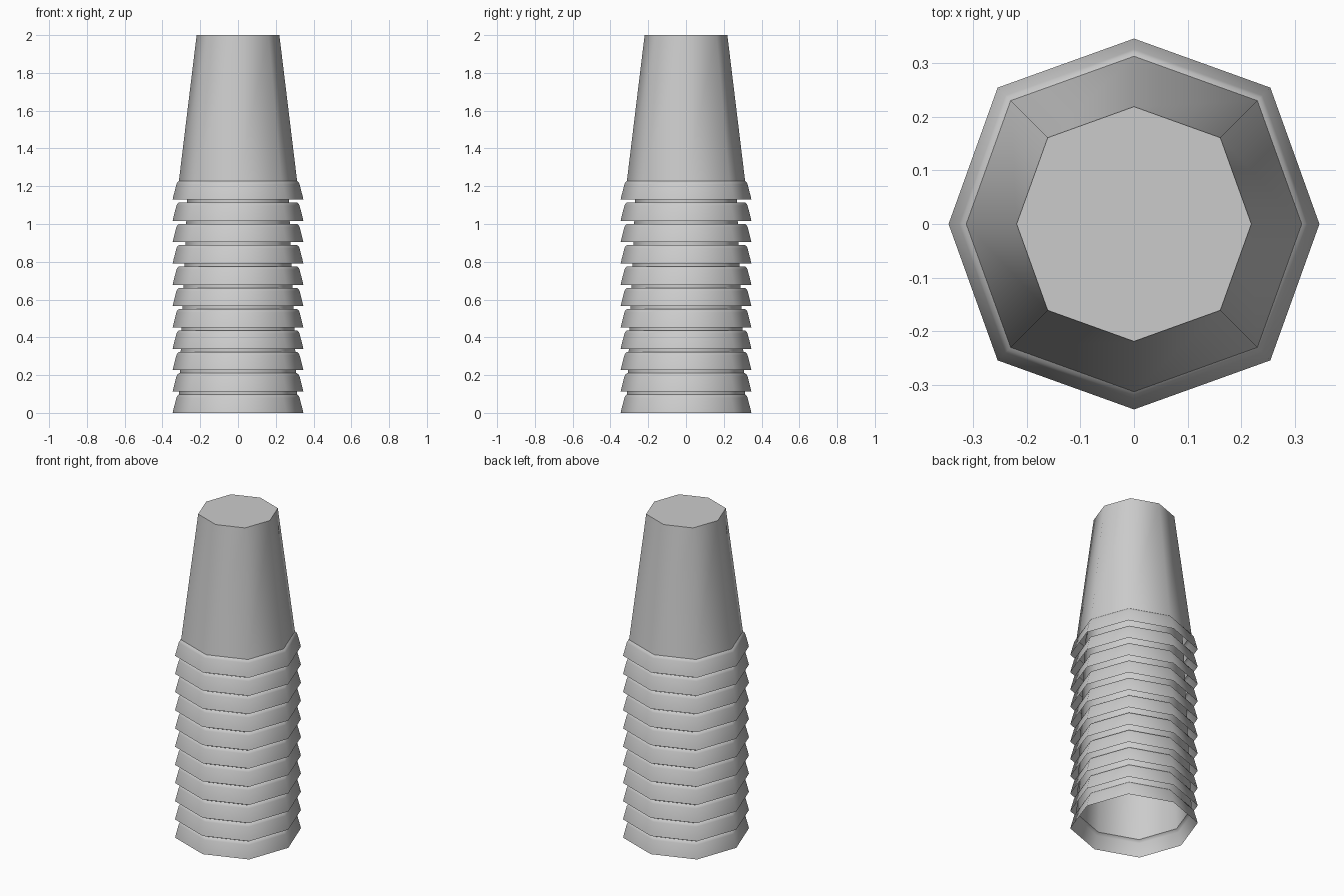
import bpy, bmesh, math

cube = bpy.data.objects.get("Cube")
if cube:
    bpy.data.objects.remove(cube, do_unlink=True)

SIDES = 8
CUPS = 11
STEP = 0.113
DIAGONAL = 1.04   # the diagonal corners stand slightly further out

plastic = bpy.data.materials.new("light grey plastic")
plastic.use_nodes = True
grey = (0.6, 0.6, 0.6, 1)
plastic.diffuse_color = grey
plastic.node_tree.nodes["Principled BSDF"].inputs["Base Color"].default_value = grey


def lathe(name, profile, z=0.0, cap=False):
    """Sweep a (radius, height) profile round the eight corners."""
    bm = bmesh.new()
    rings = []
    for r, h in profile:
        ring = []
        for i in range(SIDES):
            a = math.tau * i / SIDES
            rr = r * (DIAGONAL if i % 2 else 1)
            ring.append(bm.verts.new((rr * math.cos(a), rr * math.sin(a), h)))
        rings.append(ring)
    for low, high in zip(rings, rings[1:]):
        for i in range(SIDES):
            j = (i + 1) % SIDES
            bm.faces.new((low[i], low[j], high[j], high[i]))
    if cap:
        bm.faces.new(rings[-1])
    mesh = bpy.data.meshes.new(name)
    bm.to_mesh(mesh)
    bm.free()
    mesh.materials.append(plastic)
    ob = bpy.data.objects.new(name, mesh)
    ob.location.z = z
    bpy.context.collection.objects.link(ob)
    bpy.ops.object.select_all(action='DESELECT')
    ob.select_set(True)
    bpy.context.view_layer.objects.active = ob
    bpy.ops.object.shade_smooth_by_angle(angle=math.radians(55))
    return ob


# Flared rim of each stacked cup
rim = [(0.346, 0), (0.342, 0.018), (0.326, 0.08), (0.321, 0.09), (0.313, 0.097)]
for n in range(CUPS):
    lathe(f"cup_rim_{n + 1}", rim, z=n * STEP)

# Tapered wall and closed base of the topmost cup
lathe("top_cup_body", [(0.313, 1.227), (0.219, 2.0)], cap=True)

# Nested walls showing between the rims
lathe("nested_walls", [(0.313, 0.097), (0.269, 1.13), (0.214, 1.98)], cap=True)
